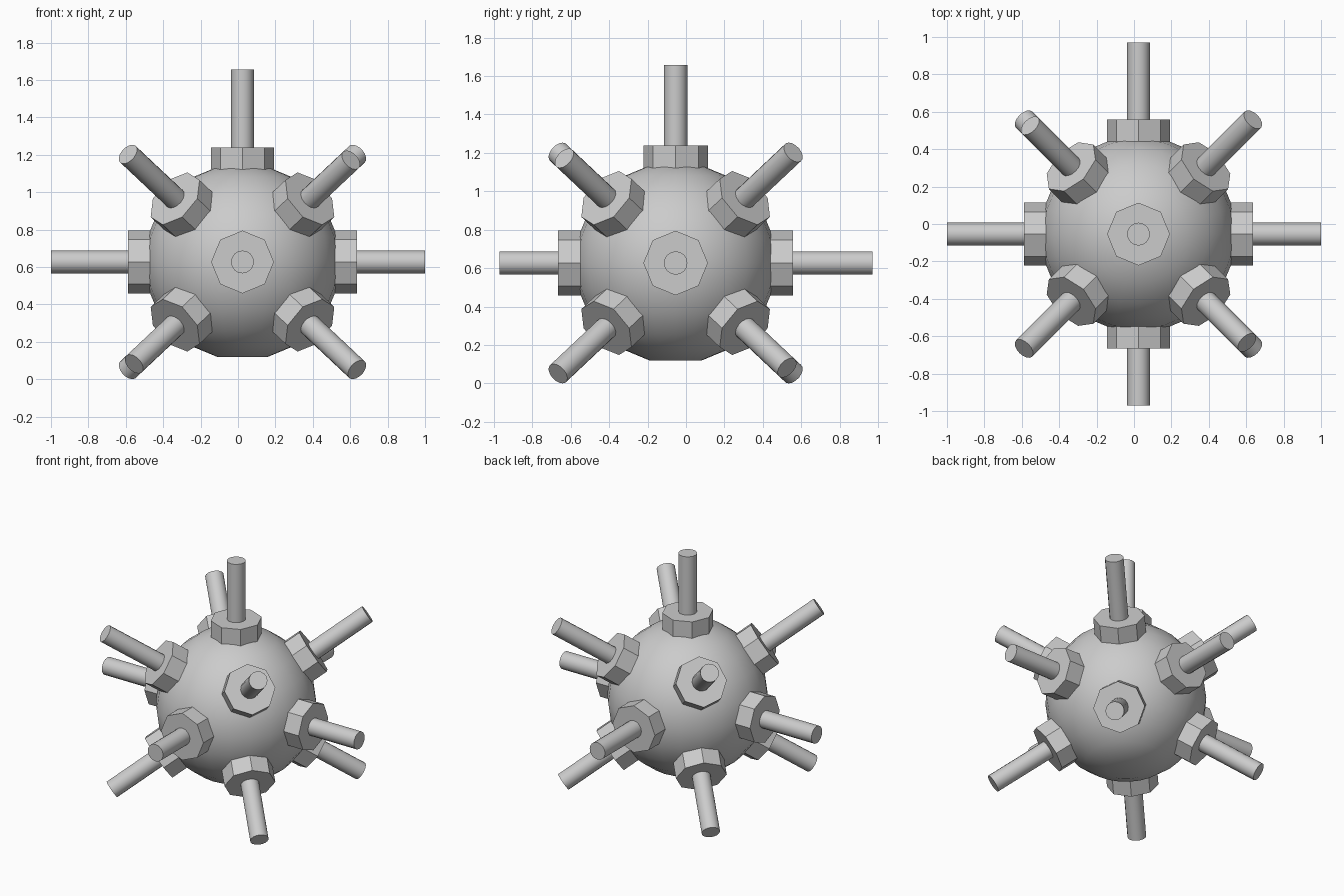
import bpy, bmesh
from math import pi, acos, atan2
from mathutils import Vector, Matrix

if "Cube" in bpy.data.objects:
    bpy.data.objects.remove(bpy.data.objects["Cube"])

CENTER = Vector((0.024, -0.054, 0.627))


def finish(name, bm, matrix, smooth):
    mesh = bpy.data.meshes.new(name)
    bm.transform(matrix)
    bm.to_mesh(mesh)
    bm.free()
    obj = bpy.data.objects.new(name, mesh)
    bpy.context.collection.objects.link(obj)
    if smooth:
        bpy.ops.object.select_all(action='DESELECT')
        obj.select_set(True)
        bpy.context.view_layer.objects.active = obj
        bpy.ops.object.shade_smooth_by_angle(angle=pi / 6)


def rod_part(name, direction, radius, start, end, sides, smooth):
    """Closed cylinder along a direction, between two distances from the centre."""
    d = Vector(direction).normalized()
    bm = bmesh.new()
    bmesh.ops.create_cone(bm, cap_ends=True, segments=sides, radius1=radius,
                          radius2=radius, depth=end - start)
    turn = Matrix.Rotation(atan2(d.y, d.x), 4, 'Z') @ Matrix.Rotation(acos(d.z), 4, 'Y')
    place = Matrix.Translation(CENTER) @ turn @ Matrix.Translation((0, 0, (start + end) / 2))
    finish(name, bm, place, smooth)


# Body: smooth sphere with a flat cap at the bottom, where there is no rod
bm = bmesh.new()
bmesh.ops.create_uvsphere(bm, u_segments=24, v_segments=12, radius=0.525)
pole = min(bm.verts, key=lambda v: v.co.z)
bmesh.ops.dissolve_verts(bm, verts=[pole])
finish("sphere_body", bm, Matrix.Translation(CENTER), True)

# Five rods on the axes: direction and reach
spikes = [((1, 0, 0), 0.976), ((-1, 0, 0), 1.024),
          ((0, -1, 0), 0.916), ((0, 1, 0), 1.024), ((0, 0, 1), 1.03)]

# Eight diagonal rods, alternating long and short
for x in (-1, 1):
    for y in (-1, 1):
        for z in (-1, 1):
            spikes.append(((0.59 * x, 0.59 * y, 0.555 * z), 1.04 if x * y * z > 0 else 0.985))

# Octagonal collar and round rod for every direction
for i, (direction, reach) in enumerate(spikes):
    rod_part(f"collar_{i}", direction, 0.168, 0.45, 0.612, 8, False)
    rod_part(f"rod_{i}", direction, 0.061, 0.45, reach, 16, True)
